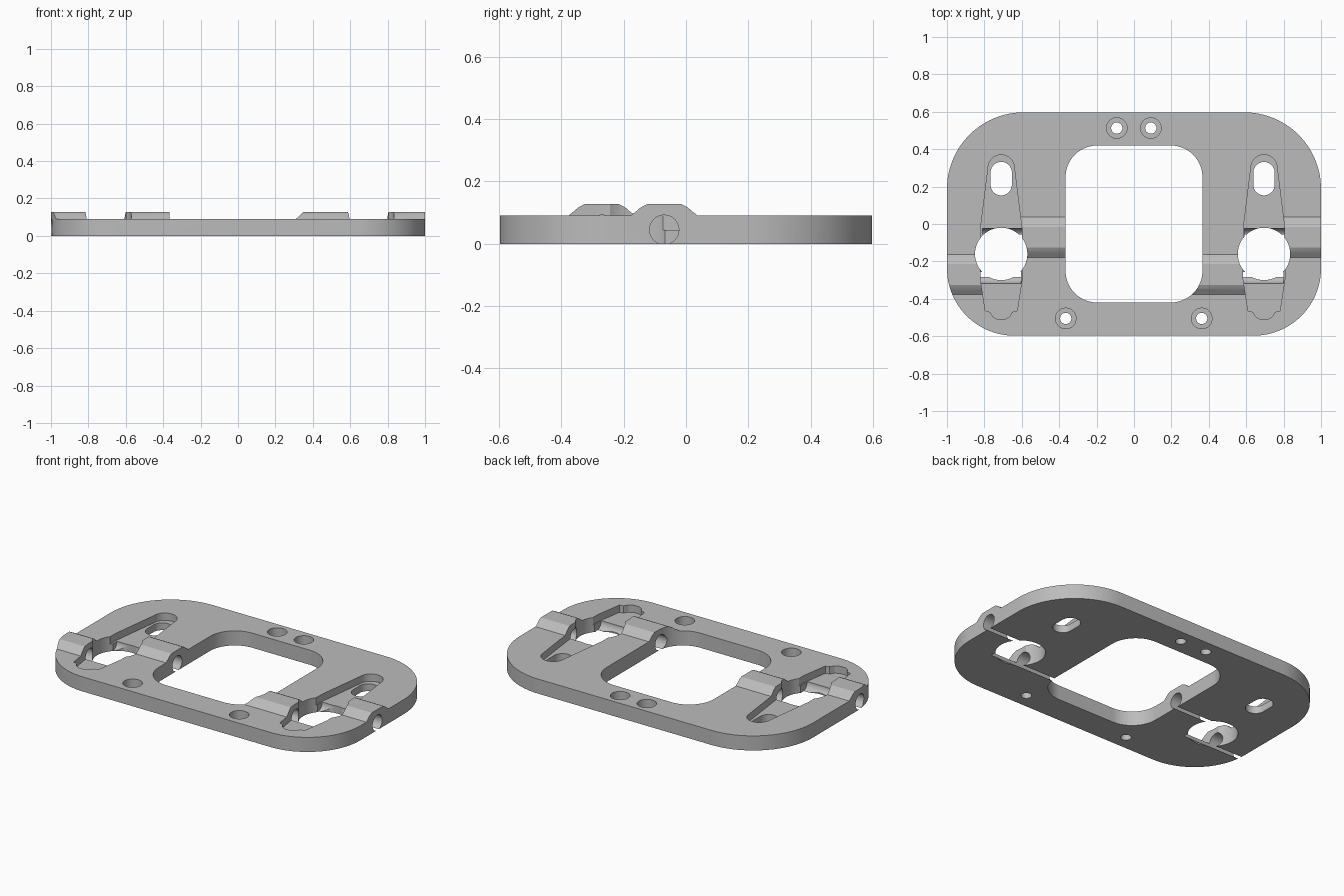
import bpy, bmesh
from math import sin, cos, pi
from mathutils import Vector

cube = bpy.data.objects.get("Cube")
if cube:
    bpy.data.objects.remove(cube, do_unlink=True)

grey = bpy.data.materials.new("plain_grey")
grey.use_nodes = True
colour = (0.5, 0.5, 0.5, 1)
grey.diffuse_color = colour
grey.node_tree.nodes["Principled BSDF"].inputs["Base Color"].default_value = colour


def arc(cx, cy, r, start, end, n=24):
    """Points along an arc, angles in half turns."""
    return [(cx + r * cos(pi * (start + (end - start) * i / n)),
             cy + r * sin(pi * (start + (end - start) * i / n))) for i in range(n + 1)]


def rounded(x, y, r_back, r_front):
    """Rounded rectangle with separate back and front corner radii."""
    return (arc(x - r_back, y - r_back, r_back, 0, 0.5)
            + arc(r_back - x, y - r_back, r_back, 0.5, 1)
            + arc(r_front - x, r_front - y, r_front, 1, 1.5)
            + arc(x - r_front, r_front - y, r_front, 1.5, 2))


def circle(cx, cy, r):
    return arc(cx, cy, r, 0, 2, 48)[:-1]


def prism(name, points, lo, hi, along_x=False):
    """Extrude a closed profile along z, or a (y, z) profile along x."""
    bm = bmesh.new()
    verts = [bm.verts.new((lo, a, b) if along_x else (a, b, lo)) for a, b in points]
    base = bm.faces.new(verts)
    new = bmesh.ops.extrude_face_region(bm, geom=[base])["geom"]
    step = Vector((hi - lo, 0, 0)) if along_x else Vector((0, 0, hi - lo))
    bmesh.ops.translate(bm, vec=step, verts=[g for g in new if isinstance(g, bmesh.types.BMVert)])
    bmesh.ops.remove_doubles(bm, verts=bm.verts, dist=0.0001)
    bmesh.ops.recalc_face_normals(bm, faces=bm.faces)
    mesh = bpy.data.meshes.new(name)
    bm.to_mesh(mesh)
    bm.free()
    mesh.materials.append(grey)
    obj = bpy.data.objects.new(name, mesh)
    bpy.context.collection.objects.link(obj)
    return obj


def combine(obj, tool, operation="DIFFERENCE"):
    """Apply a boolean and discard the helper."""
    tool.hide_render = True
    mod = obj.modifiers.new("shape", "BOOLEAN")
    mod.operation, mod.solver, mod.object = operation, "EXACT", tool
    graph = bpy.context.evaluated_depsgraph_get()
    mesh = bpy.data.meshes.new_from_object(obj.evaluated_get(graph))
    obj.modifiers.clear()
    obj.data = mesh
    bpy.data.objects.remove(tool, do_unlink=True)


# Plate with a rounded outline
outline = rounded(1, 0.597, 0.41, 0.36)
plate = prism("mounting_plate", outline, 0, 0.09)

# Raised shaft housings: (shaft y, inner x, outer x)
BACK_Y, FRONT_Y = -0.07, -0.27
SHAFTS = [(FRONT_Y, -1.1, -0.70), (BACK_Y, -0.70, -0.25),
          (FRONT_Y, 0.25, 0.70), (BACK_Y, 0.70, 1.1)]
for y, x0, x1 in SHAFTS:
    half = [(0.108, 0.05), (0.108, 0.09), (0.09, 0.104), (0.075, 0.117), (0.055, 0.127)]
    hump = [(y + a, z) for a, z in half] + [(y - a, z) for a, z in reversed(half)]
    combine(plate, prism("shaft_housing", hump, x0, x1, True), "UNION")
combine(plate, prism("outline_trim", outline, -0.1, 0.3), "INTERSECT")

# Large central window
combine(plate, prism("window_cutter", rounded(0.366, 0.42, 0.17, 0.17), -0.1, 0.3))

# Tapered lever pockets, round openings and adjusting slots
for x in (-0.71, 0.695):
    side = [(0.11, -0.02), (0.112, -0.29), (0.085, -0.465), (0.06, -0.47), (0.045, -0.495), (0.02, -0.51)]
    pocket = (arc(x, 0.30, 0.07, 1, 0) + [(x + a, b) for a, b in side]
              + [(x - a, b) for a, b in reversed(side)])
    combine(plate, prism("pocket_cutter", pocket, 0.045, 0.3))
    combine(plate, prism("opening_cutter", circle(x, -0.16, 0.14), -0.1, 0.3))
    slot = arc(x, 0.275, 0.057, 0, 1) + arc(x, 0.21, 0.057, 1, 2)
    combine(plate, prism("slot_cutter", slot, -0.1, 0.3))

# Shaft bores running from the pocket out through each housing
for y, x0, x1 in SHAFTS:
    if abs(x0) > abs(x1):
        x0, x1 = (x0, -0.605) if x1 == -0.70 else (-0.81, x1)
    else:
        x0, x1 = (x0, 0.80) if x0 == 0.25 else (0.59, x1)
    combine(plate, prism("bore_cutter", circle(y, 0.045, 0.047), x0, x1, True))

# Counterbored screw holes
for x, y in [(-0.092, 0.513), (0.09, 0.513), (-0.365, -0.505), (0.362, -0.505)]:
    combine(plate, prism("screw_hole_cutter", circle(x, y, 0.03), -0.1, 0.3))
    combine(plate, prism("counterbore_cutter", circle(x, y, 0.055), 0.035, 0.3))

# Smooth curves, sharp edges
bpy.ops.object.select_all(action="DESELECT")
plate.select_set(True)
bpy.context.view_layer.objects.active = plate
bpy.ops.object.shade_smooth_by_angle(angle=pi / 7)
